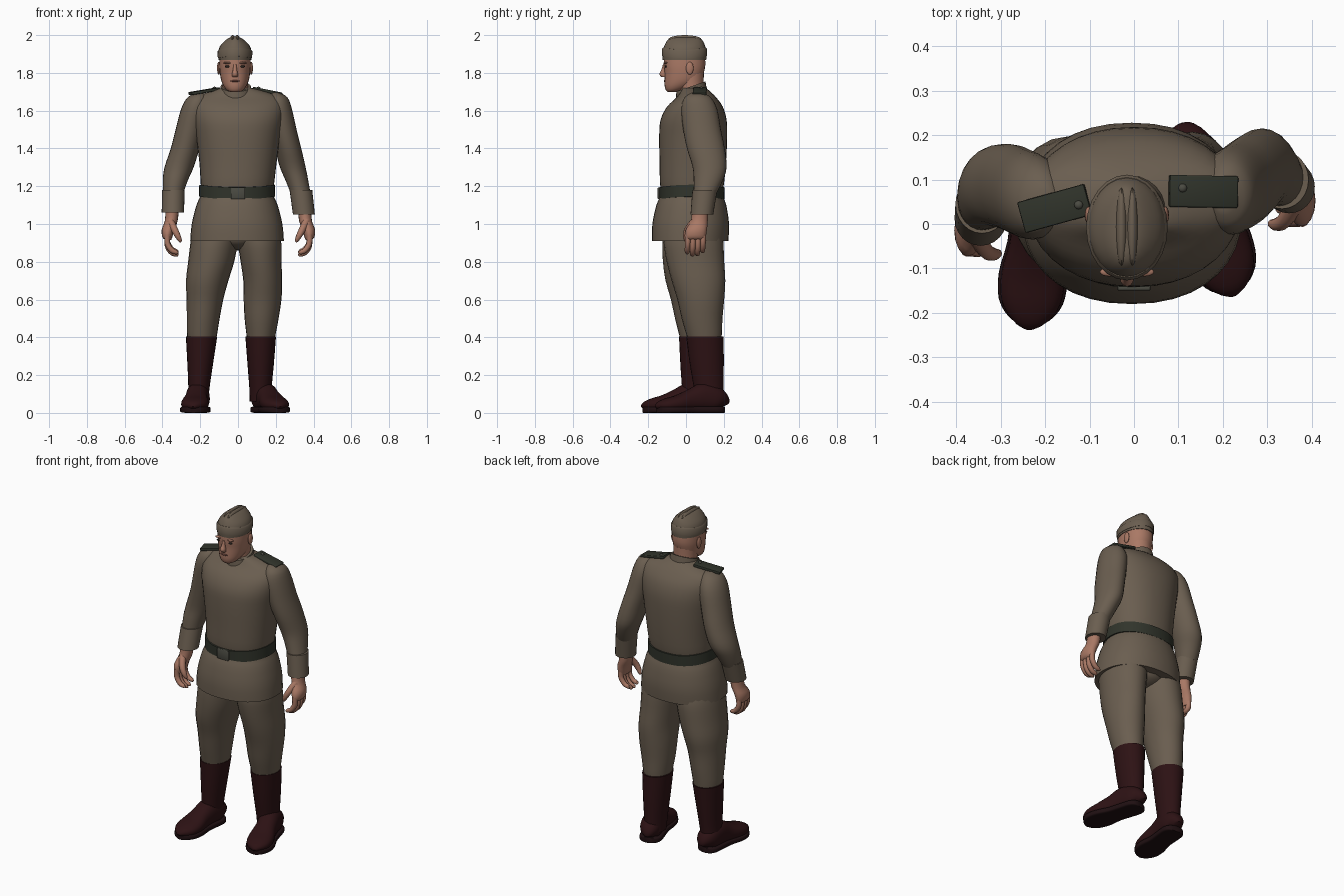
import bpy, bmesh, math
from mathutils import Vector, Matrix

default = bpy.data.objects.get("Cube")
if default:
    bpy.data.objects.remove(default, do_unlink=True)


def material(name, r, g, b):
    mat = bpy.data.materials.new(name)
    mat.use_nodes = True
    mat.diffuse_color = (r, g, b, 1)
    shader = mat.node_tree.nodes["Principled BSDF"]
    shader.inputs["Base Color"].default_value = (r, g, b, 1)
    shader.inputs["Roughness"].default_value = 0.8
    return mat


cloth = material("brown cloth", .145, .112, .08)
leather = material("dark red leather", .026, .006, .007)
sole_black = material("sole", .014, .005, .006)
belt_green = material("dark green webbing", .03, .034, .024)
metal = material("dull metal", .07, .07, .055)
skin = material("skin", .40, .19, .13)
lip = material("lip", .22, .085, .065)
eye_dark = material("dark eye", .02, .015, .012)


def finish(name, bm, mat):
    bmesh.ops.recalc_face_normals(bm, faces=bm.faces)
    mesh = bpy.data.meshes.new(name)
    bm.to_mesh(mesh)
    bm.free()
    mesh.materials.append(mat)
    obj = bpy.data.objects.new(name, mesh)
    bpy.context.collection.objects.link(obj)
    return obj


def smooth_sections(rows, steps):
    """Catmull-Rom interpolation between cross-sections."""
    result = []
    for i in range(len(rows) - 1):
        quad = (rows[max(i - 1, 0)], rows[i], rows[i + 1], rows[min(i + 2, len(rows) - 1)])
        for s in range(steps):
            t = s / steps
            result.append([b + t * (c - a) / 2 + t * t * (a - 2.5 * b + 2 * c - d / 2)
                           + t ** 3 * (3 * b - a - 3 * c + d) / 2 for a, b, c, d in zip(*quad)])
    return result + [list(rows[-1])]


def loft(name, rows, mat, sides=24, power=2, steps=3, follow=False, tilt=0, bend=0):
    """Skin rows of (x, y, z, radius x, radius y); level rings, or rings square to the path."""
    rows = smooth_sections(rows, steps)
    centres = [Vector(row[:3]) for row in rows]
    bm = bmesh.new()
    rings, turn, last = [], None, None
    for i, (centre, row) in enumerate(zip(centres, rows)):
        way = (centres[min(i + 1, len(rows) - 1)] - centres[max(i - 1, 0)]).normalized()
        turn = last.rotation_difference(way) @ turn if last else way.to_track_quat('Z', 'Y')
        last = way
        ring = []
        for k in range(sides):
            angle = math.tau * k / sides
            c, s = math.cos(angle), math.sin(angle)
            p = Vector((math.copysign(abs(c) ** (2 / power), c) * row[3],
                        math.copysign(abs(s) ** (2 / power), s) * row[4], 0))
            if follow:
                p = turn @ p
            else:
                p.z = tilt * p.y + bend * s * s
            ring.append(bm.verts.new(centre + p))
        rings.append(ring)
    for low, high in zip(rings, rings[1:]):
        for k in range(sides):
            n = (k + 1) % sides
            bm.faces.new((low[k], low[n], high[n], high[k]))
    bm.faces.new(rings[0])
    bm.faces.new(rings[-1])
    return finish(name, bm, mat)


def ball(name, at, size, mat):
    bm = bmesh.new()
    bmesh.ops.create_uvsphere(bm, u_segments=16, v_segments=10, radius=1)
    bmesh.ops.transform(bm, matrix=Matrix.LocRotScale(Vector(at), None, Vector(size)), verts=bm.verts)
    return finish(name, bm, mat)


def plate(name, at, size, mat, slope=0, yaw=0, bevel=.004):
    bm = bmesh.new()
    bmesh.ops.create_cube(bm, size=1)
    bmesh.ops.scale(bm, vec=size, verts=bm.verts)
    bmesh.ops.bevel(bm, geom=bm.edges, offset=bevel, segments=2, affect='EDGES', profile=.5)
    turn = Matrix.Rotation(yaw, 4, 'Z') @ Matrix.Rotation(slope, 4, 'Y')
    bmesh.ops.transform(bm, matrix=Matrix.Translation(at) @ turn, verts=bm.verts)
    return finish(name, bm, mat)


# Tunic with flared skirt, belt, buckle and collar
loft("tunic", [(-.005, .022, .91, .248, .202), (-.005, .025, 1, .24, .203), (-.005, .028, 1.1, .215, .185),
               (-.005, .03, 1.16, .19, .163), (-.003, .032, 1.22, .195, .17), (0, .036, 1.33, .205, .176),
               (0, .038, 1.46, .222, .18), (0, .04, 1.55, .238, .175), (0, .047, 1.62, .243, .148),
               (0, .055, 1.67, .222, .105), (-.003, .05, 1.7, .15, .08), (-.008, .04, 1.72, .08, .065)],
     cloth, sides=36, power=2.2)
loft("belt", [(-.005, .031, 1.145, .202, .172), (-.005, .031, 1.208, .2, .174)],
     belt_green, sides=36, power=2.2, steps=1, bend=-.014)
plate("buckle", (0, -.144, 1.163), (.075, .012, .062), metal)
loft("collar", [(-.01, .028, 1.685, .088, .082), (-.012, .026, 1.728, .08, .077)],
     cloth, steps=1, tilt=.35)
loft("neck", [(-.012, .03, 1.68, .068, .066), (-.014, .025, 1.74, .068, .068),
              (-.015, .02, 1.8, .07, .075)], skin)

# Head and face
mid = -.016
loft("head", [(mid, -.075, 1.698, .022, .02), (mid, -.062, 1.708, .042, .044), (mid, -.04, 1.73, .06, .073),
              (mid, -.018, 1.76, .073, .096), (mid, -.01, 1.8, .08, .104), (mid, -.008, 1.84, .083, .11),
              (mid, -.008, 1.9, .082, .108)], skin, power=2.15)
loft("nose", [(mid, -.112, 1.845, .008, .01), (mid, -.117, 1.815, .011, .014),
              (mid, -.12, 1.793, .016, .021), (mid, -.115, 1.778, .014, .015)], skin, sides=12)
ball("mouth", (mid, -.112, 1.757), (.024, .006, .005), lip)
ball("chin", (mid, -.094, 1.718), (.024, .014, .016), skin)
for side, word in ((1, "left"), (-1, "right")):
    ball(word + "_eye", (mid + side * .039, -.107, 1.834), (.014, .005, .006), eye_dark)
    ball(word + "_brow", (mid + side * .039, -.108, 1.853), (.022, .01, .006), skin)
    ball(word + "_ear", (mid + side * .086, .02, 1.825), (.009, .02, .034), skin)

# Folded field cap with turned-up flap and double crest
loft("cap_crown", [(mid, -.008, 1.868, .087, .115), (mid, -.008, 1.905, .089, .117), (mid, -.007, 1.94, .08, .109),
                   (mid, -.006, 1.968, .056, .096), (mid, -.005, 1.985, .032, .08),
                   (mid, -.005, 1.992, .01, .06)], cloth)
loft("cap_flap", [(mid, -.008, 1.877, .091, .118), (mid, -.008, 1.915, .092, .119),
                  (mid, -.008, 1.922, .086, .113)], cloth, steps=1, bend=.012)
for side, word in ((1, "left"), (-1, "right")):
    ball(word + "_cap_crest", (mid + side * .012, -.006, 1.977), (.014, .088, .023), cloth)

# Sleeves with turned cuffs
sleeves = {
    "left": [(.2, .06, 1.695, .02, .03), (.21, .062, 1.67, .052, .07), (.214, .07, 1.61, .071, .095),
             (.238, .085, 1.5, .072, .1), (.265, .105, 1.4, .07, .1), (.29, .125, 1.3, .068, .09),
             (.312, .118, 1.23, .06, .077), (.332, .1, 1.16, .052, .06)],
    "right": [(-.2, .05, 1.695, .02, .03), (-.212, .052, 1.67, .055, .07), (-.227, .06, 1.61, .074, .095),
              (-.254, .072, 1.5, .076, .098), (-.28, .083, 1.4, .076, .097), (-.312, .085, 1.3, .077, .09),
              (-.332, .066, 1.23, .066, .077), (-.343, .045, 1.16, .053, .06)]}
cuffs = {"left": [(.333, .1, 1.18, .06, .066), (.349, .084, 1.05, .058, .06)],
         "right": [(-.342, .045, 1.18, .06, .066), (-.345, .012, 1.06, .059, .061)]}
for word, rows in sleeves.items():
    loft(word + "_sleeve", rows, cloth)
    loft(word + "_cuff", cuffs[word], cloth, steps=1)


def hand(word, side, x, y, z):
    """Relaxed hand hanging from the wrist, fingers curling towards the thigh."""
    def at(dx, dy, dz):
        return (x + side * dx, y + dy, z + dz)
    loft(word + "_palm", [at(0, 0, .03) + (.035, .042), at(.006, -.005, -.03) + (.034, .045),
                          at(.022, -.02, -.075) + (.034, .056), at(.026, -.026, -.115) + (.026, .055),
                          at(.02, -.026, -.13) + (.014, .046)], skin, sides=16)
    for i in range(4):
        dy = -.066 + i * .027
        drop = (0, -.012, -.01, .006)[i]
        loft(f"{word}_finger_{i + 1}", [
            at(.026, dy, -.1) + (.016, .016), at(.025, dy, -.15 + drop) + (.015, .015),
            at(.002, dy - .002, -.185 + drop) + (.014, .014), at(-.024, dy - .002, -.195 + drop) + (.011, .011),
            at(-.031, dy, -.193 + drop) + (.004, .004)], skin, sides=10, follow=True)
    loft(word + "_thumb", [at(.01, -.03, -.03) + (.02, .02), at(-.012, -.066, -.075) + (.018, .018),
                           at(-.03, -.076, -.11) + (.015, .015), at(-.043, -.074, -.135) + (.009, .009),
                           at(-.046, -.073, -.14) + (.003, .003)], skin, sides=10, follow=True)


hand("left", 1, .352, .075, 1.045)
hand("right", -1, -.348, .008, 1.045)

# Shoulder boards with buttons
for word, x, y, slope, yaw, length in (("left", .156, .073, .2, -.02, .158),
                                       ("right", -.178, .035, -.16, .27, .158)):
    plate(word + "_shoulder_board", (x, y, 1.703), (length, .072, .016), belt_green, slope, yaw)
    inner = x * .7
    ball(word + "_shoulder_button", (inner, y + .008, 1.719), (.01, .01, .008), metal)

# Baggy breeches
breeches = {
    "left": [(.12, .1, .37, .07, .085), (.122, .095, .42, .078, .095), (.125, .085, .5, .09, .108),
             (.13, .078, .6, .1, .124), (.131, .066, .7, .103, .142), (.122, .05, .8, .108, .152),
             (.114, .04, .9, .115, .158), (.11, .04, .96, .11, .15)],
    "right": [(-.192, .06, .37, .072, .085), (-.19, .057, .42, .08, .095), (-.184, .052, .5, .087, .11),
              (-.175, .046, .6, .097, .126), (-.163, .042, .7, .112, .15), (-.142, .038, .8, .122, .16),
              (-.127, .037, .9, .125, .162), (-.12, .037, .96, .12, .15)]}
for word, rows in breeches.items():
    loft(word + "_breeches", rows, cloth)
ball("seat", (-.005, .045, .93), (.13, .14, .07), cloth)

# Tall boots
shafts = {
    "left": [(.12, .125, .06, .058, .074), (.119, .12, .13, .059, .078), (.12, .11, .26, .07, .09),
             (.12, .1, .405, .081, .099)],
    "right": [(-.212, .055, .06, .056, .07), (-.207, .053, .13, .056, .074), (-.2, .056, .26, .068, .086),
              (-.193, .06, .405, .083, .097)]}
# Fraction along the foot, half width, height
foot_shape = [(0, .02, .06), (.03, .045, .095), (.12, .06, .13), (.3, .06, .15), (.48, .06, .12),
              (.68, .072, .088), (.85, .067, .07), (.96, .042, .052), (1, .012, .03)]
ends = {"left": ((.115, .2), (.222, -.153)), "right": ((-.205, .125), (-.237, -.228))}
for word, rows in shafts.items():
    loft(word + "_boot_shaft", rows, leather)
    heel, toe = (Vector(end) for end in ends[word])
    foot, sole = [], []
    for along, half, high in foot_shape:
        spot = heel.lerp(toe, along)
        foot.append((spot.x, spot.y, high / 2 + .008, half, high / 2))
        sole.append((spot.x, spot.y, .017, half * 1.08, .017))
    loft(word + "_boot_foot", foot, leather, power=2.3, follow=True)
    loft(word + "_boot_sole", sole, sole_black, power=5, follow=True)

# Soft shading that keeps hems and edges sharp
bpy.ops.object.select_all(action='DESELECT')
for obj in bpy.context.scene.objects:
    if obj.type == 'MESH':
        obj.select_set(True)
        bpy.context.view_layer.objects.active = obj
bpy.ops.object.shade_smooth_by_angle(angle=math.radians(45))
